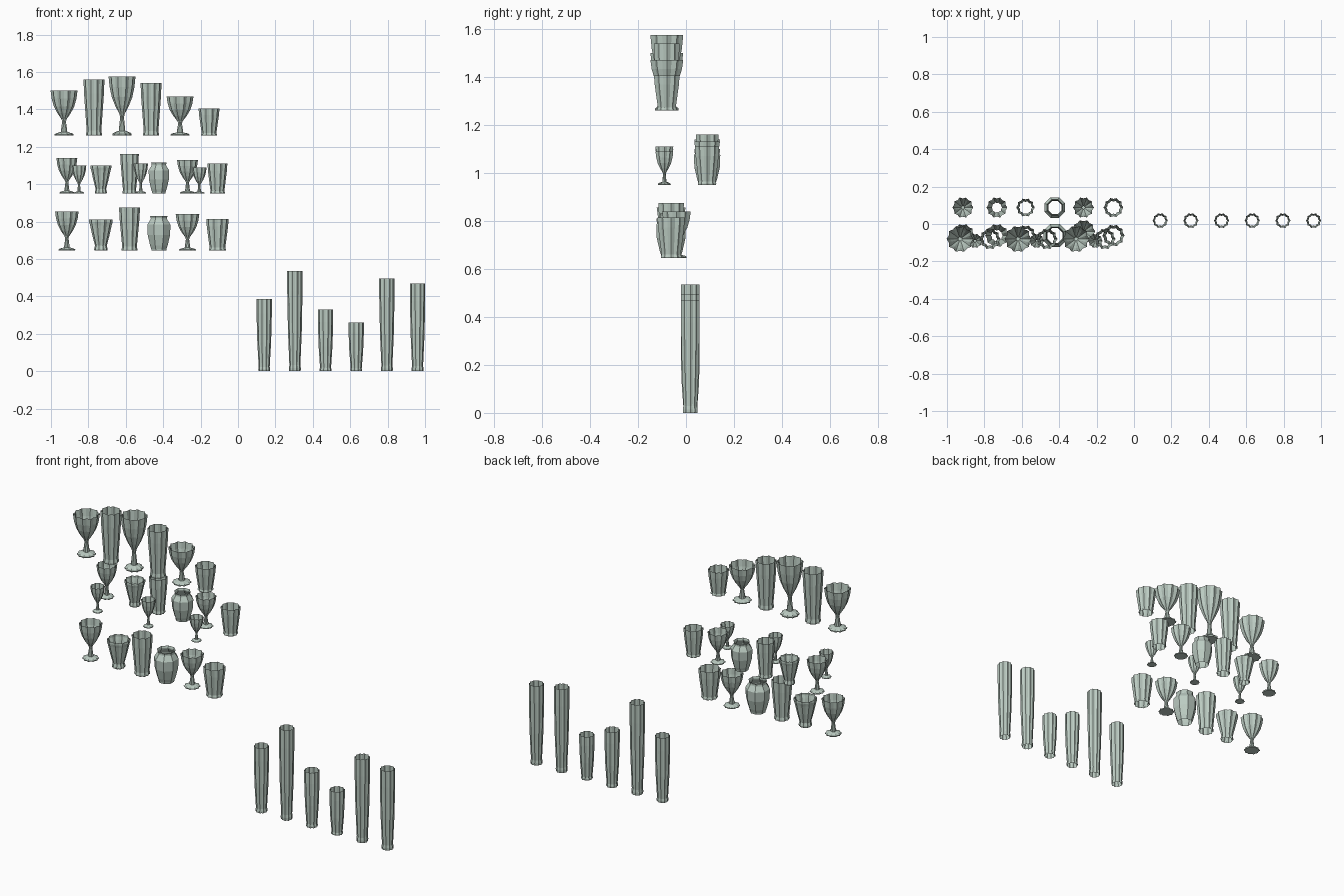
import bpy, bmesh, math

if "Cube" in bpy.data.objects:
    bpy.data.objects.remove(bpy.data.objects["Cube"], do_unlink=True)

glass = bpy.data.materials.new("pale_green_glass")
glass.use_nodes = True
colour = (0.5, 0.6, 0.54, 1)
glass.diffuse_color = colour
glass.node_tree.nodes["Principled BSDF"].inputs["Base Color"].default_value = colour

# Profiles: (radius share of the rim, height share)
STRAIGHT = [(.74, 0), (.76, .03), (.70, .09), (.82, .4), (.95, .75), (1, 1)]
FLARED = [(.55, 0), (.58, .05), (.50, .16), (.72, .48), (.92, .82), (1, .92), (1, 1)]
VASE = [(.64, 0), (.66, .05), (.76, .15), (.97, .45), (1, .75), (.72, .9), (.70, .94), (.76, 1)]
FLUTE = [(.76, 0), (.78, .03), (.72, .06), (.9, .4), (1, .8), (1, 1)]
GOBLET = [(.70, 0), (.72, .025), (.6, .05), (.24, .08), (.19, .2), (.14, .31), (.2, .37),
          (.5, .5), (.76, .65), (.92, .82), (1, 1)]


def vessel(name, profile, x, y, z, radius, top, lobes=10, dip=.87, closed=False):
    """Turn a fluted profile around the upright axis; tumblers stay open below."""
    bm = bmesh.new()
    sides = lobes * 2 if dip < 1 else lobes
    rings = []
    for r, h in profile:
        ring = []
        for i in range(sides):
            a = math.tau * (i + (0 if dip < 1 else .5)) / sides
            rr = r * radius * (dip if i % 2 else 1)
            ring.append(bm.verts.new((rr * math.cos(a), rr * math.sin(a), h * (top - z))))
        rings.append(ring)
    for low, high in zip(rings, rings[1:]):
        for i in range(sides):
            j = (i + 1) % sides
            bm.faces.new((low[i], low[j], high[j], high[i]))
    if closed:
        bm.faces.new(rings[0][::-1])
    mesh = bpy.data.meshes.new(name)
    bm.to_mesh(mesh)
    bm.free()
    mesh.materials.append(glass)
    ob = bpy.data.objects.new(name, mesh)
    ob.location = (x, y, z)
    bpy.context.collection.objects.link(ob)


def goblet(name, x, y, z, radius, top):
    vessel(name, GOBLET, x, y, z, radius, top, closed=True)


# Upper shelf: goblets and tall glasses
z = 1.26
for x, top in ((-.93, 1.5), (-.62, 1.575), (-.31, 1.47)):
    goblet("large_goblet", x, -.08, z, .072, top)
for x, top in ((-.77, 1.56), (-.465, 1.54), (-.155, 1.405)):
    vessel("tall_glass", STRAIGHT, x, -.08, z, .056, top)

# Middle shelf (back) and lower shelf (front) share one arrangement
def shelf(label, z, y, goblet_y, size, tops):
    goblet(label + "_goblet_right", -.915, y, z, size, tops[0])
    vessel(label + "_flared_glass", FLARED, -.733, y, z, size, tops[1])
    vessel(label + "_straight_glass", STRAIGHT, -.58, y, z, size * .89, tops[2])
    vessel(label + "_vase", VASE, -.423, y, z, size * 1.06, tops[3], 8, 1)
    goblet(label + "_goblet_left", -.27, goblet_y, z, size, tops[4])
    vessel(label + "_tumbler", STRAIGHT, -.11, y, z, size * .95, tops[5])


shelf("middle", .95, .088, .088, .056, (1.14, 1.1, 1.16, 1.115, 1.13, 1.11))
shelf("lower", .645, -.062, -.04, .063, (.855, .81, .875, .83, .84, .815))

# Small goblets in front of the middle shelf
for x, top in ((-.85, 1.1), (-.52, 1.11), (-.207, 1.09)):
    goblet("small_goblet", x, -.09, .95, .039, top)

# Row of slender vases on the floor
for i, top in enumerate((.385, .535, .33, .26, .495, .47)):
    vessel("slender_vase", FLUTE, .14 + i * .164, .018, 0, .041, top)
